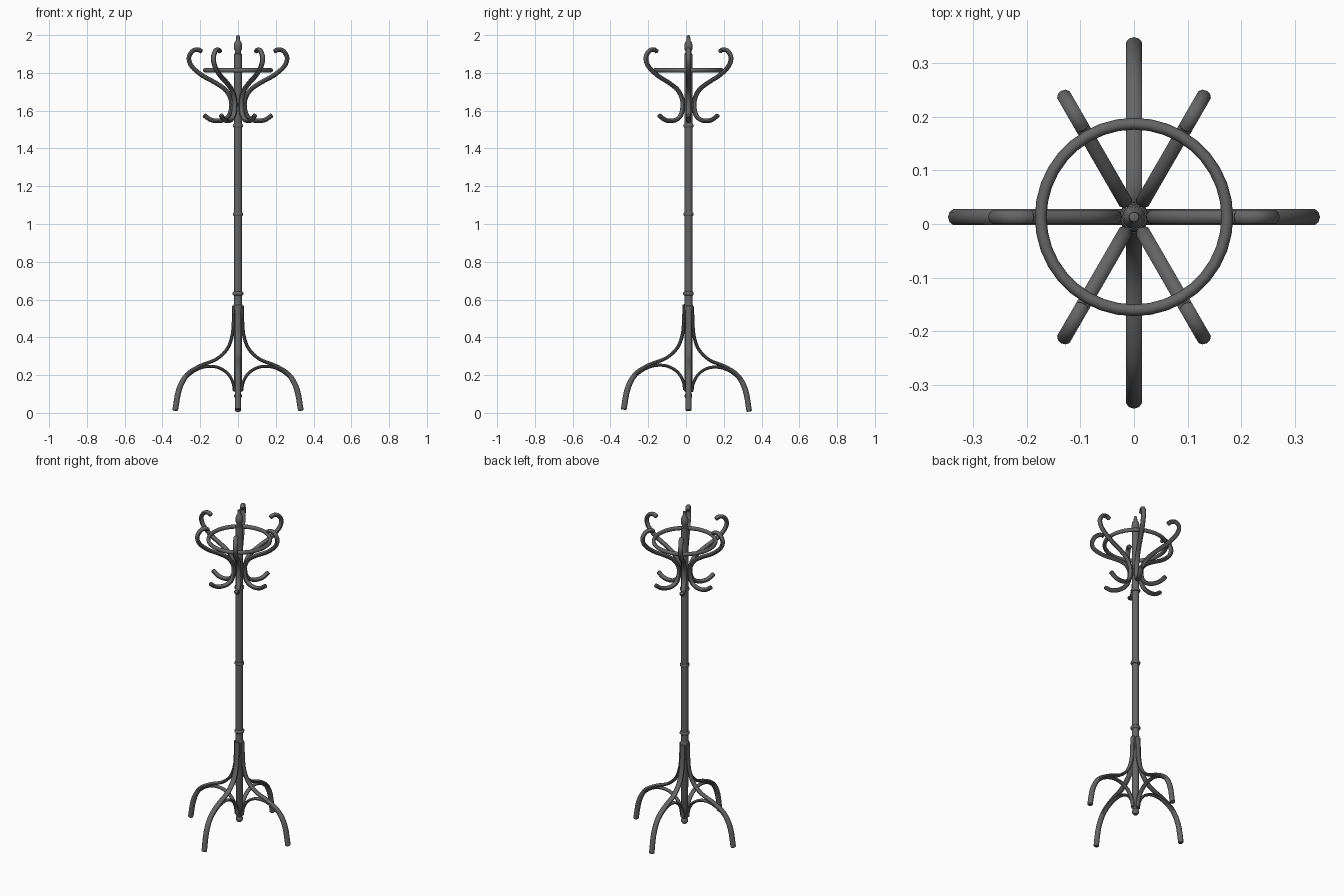
import bpy, bmesh, math
from mathutils import Vector, Matrix

cube = bpy.data.objects.get("Cube")
if cube:
    bpy.data.objects.remove(cube)

CENTRE = Vector((0, 0.013, 0))  # axis of the pole

mat = bpy.data.materials.new("dark grey wood")
mat.use_nodes = True
colour = (0.13, 0.13, 0.13, 1)
mat.diffuse_color = colour
mat.node_tree.nodes["Principled BSDF"].inputs["Base Color"].default_value = colour


def finish(bm, name, angle=40):
    bmesh.ops.recalc_face_normals(bm, faces=bm.faces)
    mesh = bpy.data.meshes.new(name)
    bm.to_mesh(mesh)
    bm.free()
    mesh.materials.append(mat)
    obj = bpy.data.objects.new(name, mesh)
    obj.location = CENTRE
    bpy.context.collection.objects.link(obj)
    bpy.ops.object.select_all(action="DESELECT")
    obj.select_set(True)
    bpy.context.view_layer.objects.active = obj
    bpy.ops.object.shade_smooth_by_angle(angle=math.radians(angle))
    return obj


def smooth_path(points, steps=4):
    """Catmull-Rom curve through the points."""
    p = [Vector(q) for q in points]
    p = [2 * p[0] - p[1]] + p + [2 * p[-1] - p[-2]]
    out = []
    for a, b, c, d in zip(p, p[1:], p[2:], p[3:]):
        for i in range(steps):
            t = i / steps
            out.append(0.5 * (2 * b + (c - a) * t + (2 * a - 5 * b + 4 * c - d) * t * t
                              + (3 * b - a - 3 * c + d) * t ** 3))
    return out + [p[-2]]


def bent_rod(name, points, half_width, angle, reach=1.0, sides=10):
    """Sweep an oval along (radius, height, half thickness) points in an upright plane."""
    path = smooth_path(points)
    turn = Matrix.Rotation(angle, 3, "Z")
    bm = bmesh.new()
    loops = []
    last = len(path) - 1
    for i, q in enumerate(path):
        tangent = path[min(i + 1, last)] - path[max(i - 1, 0)]
        along = Vector((tangent.x, 0, tangent.y)).normalized()
        normal = Vector((-along.z, 0, along.x))
        loop = []
        for k in range(sides):
            a = math.tau * k / sides
            v = Vector((q.x, 0, q.y)) + normal * q.z * math.cos(a)
            v.x *= reach
            v.y = half_width * math.sin(a)
            loop.append(bm.verts.new(turn @ v))
        loops.append(loop)
    for l0, l1 in zip(loops, loops[1:]):
        for k in range(sides):
            j = (k + 1) % sides
            bm.faces.new((l0[k], l0[j], l1[j], l1[k]))
    caps = [bm.faces.new(loops[0]), bm.faces.new(loops[-1])]
    # slightly rounded ends
    bmesh.ops.bevel(bm, geom=[e for f in caps for e in f.edges], offset=0.004,
                    segments=1, affect="EDGES")
    return finish(bm, name)


def lathe(name, profile, sides=16):
    bm = bmesh.new()
    verts = [bm.verts.new((r, 0, z)) for r, z in profile]
    edges = [bm.edges.new(pair) for pair in zip(verts, verts[1:])]
    bmesh.ops.spin(bm, geom=verts + edges, axis=(0, 0, 1), cent=(0, 0, 0),
                   angle=math.tau, steps=sides)
    bmesh.ops.remove_doubles(bm, verts=bm.verts, dist=0.0005)
    return finish(bm, name)


# Turned pole with finials at both ends
lathe("pole", [(0, 0.07), (0.012, 0.072), (0.02, 0.085), (0.02, 0.095), (0.014, 0.105),
               (0.02, 0.115), (0.021, 0.6), (0.021, 1.9), (0.016, 1.905), (0.016, 1.915),
               (0.021, 1.925), (0.022, 1.94), (0.019, 1.96), (0.012, 1.97),
               (0.01, 1.98), (0.009, 1.997), (0, 2.0)])

# Beaded collars on the pole
for name, z, r in (("lower_collar", 0.632, 0.028), ("middle_collar", 1.052, 0.027),
                   ("upper_collar", 1.52, 0.027)):
    lathe(name, [(0.018, z - 0.011), (0.024, z - 0.009), (r, z - 0.004), (r, z + 0.004),
                 (0.024, z + 0.009), (0.018, z + 0.011)])
lathe("leg_socket", [(0.015, 0.54), (0.025, 0.545), (0.025, 0.565), (0.021, 0.58)])

# Legs and their inner braces
leg = [(0.022, 0.565, 0.009), (0.024, 0.48, 0.009), (0.031, 0.405, 0.009),
       (0.057, 0.335, 0.009), (0.115, 0.28, 0.009), (0.2, 0.245, 0.010),
       (0.27, 0.197, 0.013), (0.312, 0.12, 0.015), (0.333, 0.007, 0.015)]
brace = [(0.019, 0.11, 0.008), (0.028, 0.16, 0.008), (0.058, 0.208, 0.008),
         (0.11, 0.238, 0.008), (0.17, 0.241, 0.008), (0.225, 0.222, 0.008),
         (0.27, 0.19, 0.008)]
for i, (side, reach, lift) in enumerate((("left", 1, 0.004), ("back", 0.967, 0),
                                         ("right", 1, 0.004), ("front", 1.03, 0.01))):
    angle = i * math.pi / 2
    bent_rod(side + "_leg", leg, 0.016, angle, reach).location.z = lift
    bent_rod(side + "_brace", brace, 0.013, angle, reach).location.z = lift

# Six double-ended hooks around the top
hook = [(0.19, 1.912), (0.212, 1.923), (0.241, 1.915), (0.26, 1.88), (0.245, 1.835),
        (0.19, 1.787), (0.12, 1.748), (0.066, 1.71), (0.038, 1.66), (0.036, 1.61),
        (0.052, 1.568), (0.09, 1.547), (0.14, 1.55), (0.182, 1.577)]
for i in range(6):
    bent_rod(f"hook_{i + 1}", [(r, z, 0.012) for r, z in hook], 0.014, i * math.pi / 3)

# Ring that ties the hooks together
bm = bmesh.new()
section = [bm.verts.new((0.174 + 0.011 * math.cos(a), 0, 1.814 + 0.012 * math.sin(a)))
           for a in (math.tau * k / 10 for k in range(10))]
edges = [bm.edges.new((section[k - 1], section[k])) for k in range(10)]
bmesh.ops.spin(bm, geom=section + edges, axis=(0, 0, 1), cent=(0, 0, 0),
               angle=math.tau, steps=36)
bmesh.ops.remove_doubles(bm, verts=bm.verts, dist=0.0005)
finish(bm, "hook_ring")
